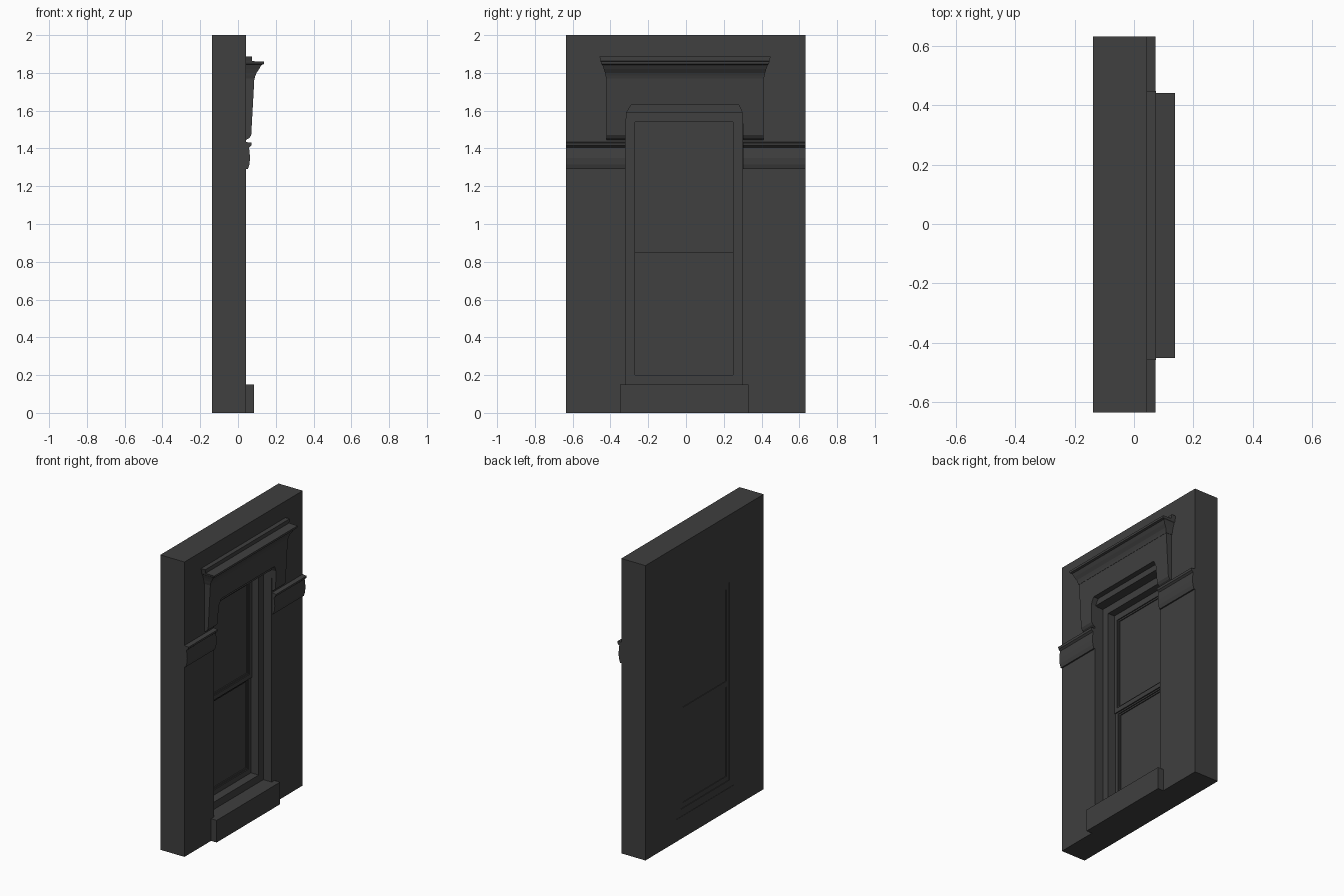
import bpy
import bmesh

cube = bpy.data.objects.get("Cube")
if cube:
    bpy.data.objects.remove(cube, do_unlink=True)

# One charcoal finish for the whole piece
paint = bpy.data.materials.new("charcoal")
paint.use_nodes = True
COLOUR = (0.05, 0.05, 0.05, 1)
paint.diffuse_color = COLOUR
paint.node_tree.nodes["Principled BSDF"].inputs["Base Color"].default_value = COLOUR

FACE = 0.043          # front plane of the wall
BACK = -0.138         # rear plane of the wall
OPEN_Y = (-0.32, 0.30)
OPEN_Z = (0.15, 1.59)


def finish(name, bm):
    bmesh.ops.recalc_face_normals(bm, faces=bm.faces)
    mesh = bpy.data.meshes.new(name)
    bm.to_mesh(mesh)
    bm.free()
    mesh.materials.append(paint)
    obj = bpy.data.objects.new(name, mesh)
    bpy.context.collection.objects.link(obj)
    return obj


def loft(name, rings, cap=True):
    """Join rings of points with quads, then close the ends or loop round."""
    bm = bmesh.new()
    loops = [[bm.verts.new(p) for p in ring] for ring in rings]
    pairs = list(zip(loops, loops[1:]))
    if not cap:
        pairs.append((loops[-1], loops[0]))
    for a, b in pairs:
        for i in range(len(a)):
            j = (i + 1) % len(a)
            bm.faces.new((a[i], a[j], b[j], b[i]))
    if cap:
        bm.faces.new(loops[0])
        bm.faces.new(loops[-1])
    return finish(name, bm)


def rect(x, y, z):
    return [(x, y[0], z[0]), (x, y[1], z[0]), (x, y[1], z[1]), (x, y[0], z[1])]


def box(name, x, y, z):
    return loft(name, [rect(x[0], y, z), rect(x[1], y, z)])


def frame(name, x, outer, inner):
    """Rectangular frame with a through opening; outer/inner are (y, z) ranges."""
    return loft(name, [rect(x[0], *outer), rect(x[1], *outer),
                       rect(x[1], *inner), rect(x[0], *inner)], cap=False)


def moulding(name, profile, y):
    """Straight run of an (x, z) profile along y."""
    return loft(name, [[(px, end, pz) for px, pz in profile] for end in y])


# Wall with window opening
frame("wall", (BACK, FACE), ((-0.635, 0.632), (0, 2)), (OPEN_Y, OPEN_Z))

# Window casing, sashes and panes
CASING = ((-0.27, 0.25), (0.20, 1.54))
frame("window_casing", (BACK + 0.002, -0.02), (OPEN_Y, OPEN_Z), CASING)
sashes = {"upper": (0.85, 1.54, 0.88, 1.50, -0.07),
          "lower": (0.20, 0.85, 0.235, 0.84, -0.078)}
for label, (z0, z1, g0, g1, front) in sashes.items():
    inner = ((-0.243, 0.223), (g0, g1))
    frame(label + "_sash", (BACK + 0.006, front), (CASING[0], (z0, z1)), inner)
    box(label + "_pane", (BACK + 0.01, front - 0.014), *inner)
    # Thin bead round each pane
    bead = ((inner[0][0] + 0.01, inner[0][1] - 0.01), (g0 + 0.01, g1 - 0.01))
    frame(label + "_bead", (front - 0.016, front - 0.007), inner, bead)

# Projecting sill block
box("sill", (FACE - 0.01, 0.085), (-0.35, 0.33), (0, 0.15))

# Hood frieze with two ears, leaning outward towards the top
outline = [(-0.42, 1.78), (-0.42, 1.47), (-0.32, 1.47), (-0.315, 1.59), (-0.29, 1.63),
           (0.28, 1.63), (0.298, 1.59), (0.303, 1.47), (0.41, 1.47), (0.41, 1.78)]
loft("hood_frieze", [[(FACE - 0.01, y, z) for y, z in outline],
                     [(0.07 + (z - 1.47) * 0.055, y, z) for y, z in outline]])

# Ear feet and side bands
foot = [(FACE - 0.01, 1.47), (0.07, 1.47), (0.06, 1.455), (FACE - 0.01, 1.44)]
band = [(FACE - 0.01, 1.29), (0.052, 1.29), (0.06, 1.315), (0.064, 1.35), (0.06, 1.39),
        (0.058, 1.405), (0.07, 1.415), (0.073, 1.43), (FACE - 0.01, 1.435)]
for side, ear, run in (("right", (-0.42, -0.32), (-0.635, -0.32)),
                       ("left", (0.303, 0.41), (0.303, 0.632))):
    moulding(side + "_ear_foot", foot, ear)
    moulding(side + "_band", band, run)

# Crown cornice with returned ends: height, projection, overhang
steps = [(1.77, 0.088, 0.002), (1.785, 0.092, 0.006), (1.80, 0.098, 0.009),
         (1.82, 0.112, 0.015), (1.842, 0.124, 0.023), (1.846, 0.137, 0.028),
         (1.86, 0.138, 0.032), (1.862, 0.074, 0.032), (1.888, 0.074, 0.038)]
loft("hood_cornice", [[(FACE - 0.01, -0.42 - o, z), (x, -0.42 - o, z),
                       (x, 0.41 + o, z), (FACE - 0.01, 0.41 + o, z)]
                      for z, x, o in steps])
